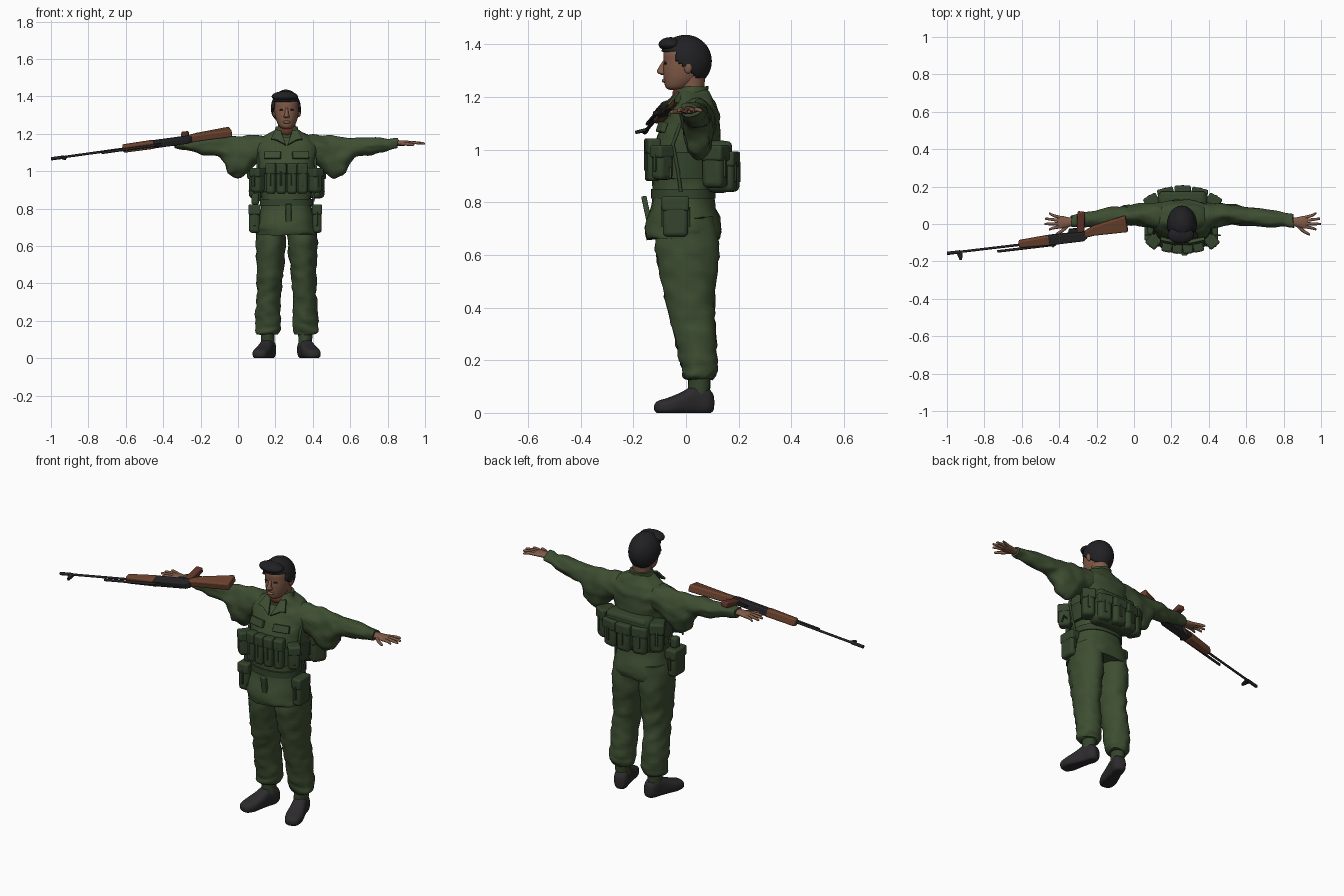
import bpy, bmesh, math
from mathutils import Vector, Matrix, noise

cube = bpy.data.objects.get("Cube")
if cube:
    bpy.data.objects.remove(cube)

CX = 0.26  # body centre line


def material(name, *rgb):
    m = bpy.data.materials.new(name)
    m.use_nodes = True
    m.diffuse_color = (*rgb, 1)
    m.node_tree.nodes["Principled BSDF"].inputs["Base Color"].default_value = (*rgb, 1)
    return m


CLOTH = material("olive cloth", .047, .075, .031)
GEAR = material("dark olive webbing", .035, .058, .026)
SKIN = material("skin", .22, .105, .065)
HAIR = material("black hair", .015, .015, .017)
BOOT = material("dark boot leather", .026, .024, .026)
WOOD = material("rifle wood", .15, .055, .027)
METAL = material("gun metal", .018, .018, .02)
RED = material("red brown", .12, .035, .022)


def finish(name, bm, mat, bevel=0, angle=40, matrix=None):
    """Turn a bmesh into a smooth shaded object."""
    if matrix:
        bm.transform(matrix)
    bmesh.ops.recalc_face_normals(bm, faces=bm.faces)
    mesh = bpy.data.meshes.new(name)
    bm.to_mesh(mesh)
    bm.free()
    ob = bpy.data.objects.new(name, mesh)
    bpy.context.collection.objects.link(ob)
    mesh.materials.append(mat)
    if bevel:
        mod = ob.modifiers.new("rounding", "BEVEL")
        mod.width, mod.segments = bevel, 3
    bpy.ops.object.select_all(action="DESELECT")
    ob.select_set(True)
    bpy.context.view_layer.objects.active = ob
    bpy.ops.object.shade_smooth_by_angle(angle=math.radians(angle))
    return ob


def spline(a, b, c, d, t):
    return [q + t * (r - p) / 2 + t * t * (p - 2.5 * q + 2 * r - s / 2) + t ** 3 * (1.5 * (q - r) + (s - p) / 2)
            for p, q, r, s in zip(a, b, c, d)]


def loft(name, axis, rings, mat, wrinkle=0, side=1, square=1, matrix=None, sides=32, steps=5):
    """Skin ovals (position, centre a, centre b, radius a, radius b) along an axis."""
    ends = [rings[0], *rings, rings[-1]]
    path = [spline(*ends[i:i + 4], k / steps) for i in range(len(rings) - 1) for k in range(steps)]
    path.append(rings[-1])
    bm, loops = bmesh.new(), []
    for t, ca, cb, ra, rb in path:
        loop = []
        for k in range(sides):
            ang = math.tau * k / sides
            c, s = math.cos(ang), math.sin(ang)
            c, s = (math.copysign(abs(v) ** square, v) for v in (c, s))
            p = {"x": (t, ca + ra * c, cb + rb * s), "y": (ca + ra * c, t, cb + rb * s),
                 "z": (ca + ra * c, cb + rb * s, t)}[axis]
            p = Vector((CX + side * p[0], p[1], p[2]))
            if wrinkle:
                stretch = Vector((p.x * 16, p.y * 16, p.z * 30))
                p += noise.noise_vector(stretch) * wrinkle
            p.z = max(p.z, 0)
            loop.append(bm.verts.new(p))
        loops.append(loop)
    for a, b in zip(loops, loops[1:]):
        for k in range(sides):
            bm.faces.new((a[k - 1], a[k], b[k], b[k - 1]))
    bm.faces.new(loops[0])
    bm.faces.new(loops[-1])
    return finish(name, bm, mat, angle=60, matrix=matrix)


def box(name, loc, size, mat, turn=0, bevel=.012, tilt=0):
    bm = bmesh.new()
    bmesh.ops.create_cube(bm, size=1)
    m = (Matrix.Translation((CX + loc[0], loc[1], loc[2])) @ Matrix.Rotation(math.radians(turn), 4, "Z")
         @ Matrix.Rotation(math.radians(tilt), 4, "X") @ Matrix.Diagonal((*size, 1)))
    return finish(name, bm, mat, bevel, matrix=m)


def pouch(name, loc, size, turn=0):
    """Rounded pouch with a lid flap and a closing tab."""
    box(name, loc, size, GEAR, turn, min(size) * .3)
    lid = (loc[0], loc[1], loc[2] + size[2] * .33)
    box(name + "_flap", lid, (size[0] * 1.1, size[1] * 1.1, size[2] * .38), GEAR, turn, .01)
    box(name + "_tab", loc, (size[0] * .2, size[1] * 1.16, size[2] * .5), GEAR, turn, .003)


def ball(name, loc, radii, mat, keep=None):
    bm = bmesh.new()
    bmesh.ops.create_uvsphere(bm, u_segments=48, v_segments=32, radius=1)
    bm.transform(Matrix.Translation((CX + loc[0], loc[1], loc[2])) @ Matrix.Diagonal((*radii, 1)))
    if keep:
        gone = [f for f in bm.faces if not keep(f.calc_center_median())]
        bmesh.ops.delete(bm, geom=gone, context="FACES")
    return finish(name, bm, mat, angle=60)


def tube(name, points, radius, mat):
    curve = bpy.data.curves.new(name, "CURVE")
    curve.dimensions = "3D"
    curve.bevel_depth, curve.bevel_resolution, curve.use_fill_caps = radius, 2, True
    line = curve.splines.new("POLY")
    line.points.add(len(points) - 1)
    for point, co in zip(line.points, points):
        point.co = (*co, 1)
    curve.materials.append(mat)
    ob = bpy.data.objects.new(name, curve)
    bpy.context.collection.objects.link(ob)


def prism(name, outline, half, mat, matrix, bevel=.004):
    bm = bmesh.new()
    a, b = ([bm.verts.new((s, w, h)) for s, h in outline] for w in (-half, half))
    bm.faces.new(a)
    bm.faces.new(b)
    for k in range(len(a)):
        bm.faces.new((a[k - 1], a[k], b[k], b[k - 1]))
    return finish(name, bm, mat, bevel, matrix=matrix)


# Jacket and belt
loft("jacket", "z", [(.66, 0, -.01, .16, .14), (.7, 0, -.01, .16, .147), (.83, 0, -.01, .135, .115),
                     (.95, 0, -.005, .145, .125), (1.05, 0, .01, .155, .12), (1.13, 0, .03, .17, .098),
                     (1.18, 0, .038, .135, .072), (1.215, 0, .03, .075, .058), (1.23, 0, .027, .056, .05)],
     CLOTH, .009, square=.85)
loft("belt", "z", [(.815, 0, -.01, .143, .123), (.85, 0, -.01, .143, .123)], GEAR, square=.85)
loft("chest_rig_band", "z", [(.89, 0, -.005, .152, .132), (.99, 0, 0, .158, .135)], GEAR, .004, square=.85)
box("jacket_front_edge", (.01, -.145, .75), (.03, .02, .15), CLOTH, bevel=.004, tilt=12)

# Collar, lapels and undershirt
loft("collar", "z", [(1.18, 0, .022, .08, .066), (1.215, 0, .022, .066, .062), (1.24, 0, .035, .058, .05)], CLOTH, .003)
ball("undershirt", (0, -.012, 1.212), (.04, .04, .03), RED)
for side in (-1, 1):
    flap = Matrix(((side, 0, 0, CX), (0, 1, 0, 0), (0, 0, 1, 0), (0, 0, 0, 1))) @ Matrix.Translation((0, -.068, 1.17)) \
        @ Matrix.Rotation(math.radians(-38), 4, "X")
    prism("lapel", [(.004, -.04), (.055, -.005), (.085, .0), (.06, .065), (.03, .055)], .005, CLOTH, flap, .002)
    box("chest_pocket_flap", (side * .075, -.092, 1.085), (.09, .02, .04), CLOTH, side * 12, .004, -18)

for side, word in ((-1, "right"), (1, "left")):
    # Sleeve with hanging cloth under the upper arm
    loft(word + "_sleeve", "x", [(.06, .035, 1.12, .07, .07), (.16, .045, 1.115, .068, .078), (.24, .05, 1.077, .056, .11),
                                 (.3, .045, 1.082, .052, .1), (.36, .04, 1.125, .05, .056), (.45, .03, 1.135, .045, .044),
                                 (.55, .02, 1.145, .037, .031), (.595, .015, 1.15, .034, .024)],
         CLOTH, .011, side)
    # Hand with spread fingers and thumb
    loft(word + "_palm", "x", [(.57, .015, 1.15, .02, .016), (.61, .01, 1.15, .026, .015), (.65, .01, 1.15, .034, .013),
                               (.67, .01, 1.149, .028, .009)], SKIN, side=side)
    for k, reach in enumerate((.715, .738, .735, .715)):
        start, end = -.014 + k * .016, -.028 + k * .028
        loft(word + "_finger", "x", [(.65, start, 1.15, .009, .009), (.69, (start + end) / 2, 1.152, .008, .008),
                                     (reach - .004, end, 1.148, .006, .006), (reach, end, 1.147, .002, .002)],
             SKIN, side=side, sides=12)
    loft(word + "_thumb", "x", [(.605, 0, 1.147, .012, .011), (.64, -.033, 1.145, .011, .009), (.675, -.054, 1.142, .007, .007),
                                (.682, -.056, 1.142, .002, .002)], SKIN, side=side, sides=12)
    # Trouser leg, ankle and boot
    loft(word + "_trouser_leg", "z", [(.74, .08, 0, .075, .11), (.62, .085, .005, .08, .12), (.5, .088, .01, .073, .103),
                                      (.4, .093, .018, .066, .09), (.3, .098, .035, .065, .08), (.2, .1, .048, .067, .072),
                                      (.15, .1, .052, .068, .064), (.127, .1, .052, .056, .052)], CLOTH, .01, side)
    loft(word + "_ankle", "z", [(.07, .1, .048, .036, .042), (.15, .1, .052, .036, .042)], GEAR, .004, side)
    pivot = Vector((CX + side * .1, .05, 0))
    turn = Matrix.Translation(pivot) @ Matrix.Rotation(math.radians(side * 17), 4, "Z") @ Matrix.Translation(-pivot)
    loft(word + "_boot", "y", [(-.124, .1, .02, .018, .012), (-.11, .1, .022, .036, .024), (-.07, .1, .026, .046, .032),
                               (-.02, .1, .036, .043, .042), (.03, .1, .048, .038, .055), (.075, .1, .046, .038, .052),
                               (.1, .1, .04, .026, .036), (.106, .1, .035, .012, .016)], BOOT, side=side, square=.75, matrix=turn)
    # Side gear and shoulder straps
    pouch(word + "_side_pouch", (side * .152, -.09, .95), (.06, .07, .13), side * 40)
    pouch(word + "_pack_wing", (side * .158, .11, .935), (.07, .085, .16), side * -30)
    tube(word + "_strap", [(CX + side * x, y, z) for x, y, z in
                           ((.11, .07, 1.15), (.15, -.02, 1.1), (.155, -.05, 1.02), (.15, -.03, .92), (.143, -.02, .84))], .007, GEAR)
    tube(word + "_loose_strap", [(CX + side * x, -.06, z) for x, z in ((.16, .92), (.185, .93), (.2, .89))], .005, GEAR)
    # Ear and eye
    ball(word + "_ear", (side * .066, .008, 1.315), (.01, .016, .026), SKIN)
    ball(word + "_eye", (side * .026, -.077, 1.328), (.013, .006, .005), HAIR)

# Front pouches, hip pouch, canteen and back pack
for x in (-.084, -.028, .028, .084):
    pouch("front_pouch", (x, -.137 + abs(x) * .15, .96), (.05, .046, .16), x * 150)
pouch("hip_pouch", (.162, -.04, .745), (.05, .095, .15))
pouch("canteen", (-.172, -.035, .745), (.06, .1, .15))
box("canteen_neck", (-.168, -.035, .85), (.04, .045, .06), GEAR)
box("back_pack", (0, .125, .935), (.27, .1, .2), GEAR, bevel=.035)
for x in (-.088, 0, .088):
    pouch("pack_pouch", (x, .17 - abs(x) * .15, .915), (.08, .065, .15), x * -150)
box("pack_lid", (0, .125, 1.01), (.25, .1, .045), GEAR, bevel=.02)

# Head and face
loft("neck", "z", [(1.16, 0, .025, .05, .046), (1.22, 0, .022, .046, .046), (1.29, 0, .02, .05, .055)], SKIN)
loft("head", "z", [(1.226, 0, -.042, .014, .018), (1.236, 0, -.033, .036, .044), (1.265, 0, -.016, .053, .068),
                   (1.3, 0, -.007, .062, .08), (1.335, 0, -.002, .066, .083), (1.37, 0, 0, .065, .085),
                   (1.4, 0, .002, .052, .067), (1.415, 0, .005, .025, .03)], SKIN, square=.95)
loft("nose", "z", [(1.338, 0, -.08, .007, .007), (1.305, 0, -.09, .011, .018), (1.292, 0, -.089, .016, .02),
                   (1.284, 0, -.082, .01, .012)], SKIN)
ball("lips", (0, -.082, 1.262), (.02, .01, .008), SKIN)


def hairline(p):
    return p.z > (1.378 if p.y < -.035 else max(1.25, 1.335 - (p.y + .035) * .8))


hair = ball("hair", (-.004, -.002, 1.336), (.08, .1, .1), HAIR, hairline)
hair.modifiers.new("thickness", "SOLIDIFY").thickness = .014
ball("hair_quiff", (-.01, -.058, 1.4), (.07, .046, .027), HAIR)

# Rifle lying on its side: local x runs from muzzle to butt, local z is its top
along = Vector((.97, .115, .135)).normalized()
top = Vector((0, -1, -.25))
top = (top - along * top.dot(along)).normalized()
gun = Matrix.Translation((-.999, -.157, 1.066)) @ Matrix((along, top.cross(along), top)).transposed().to_4x4()


def bar(name, start, end, height, radius, mat):
    tube(name, [gun @ Vector((s, 0, height)) for s in (start, end)], radius, mat)


bar("barrel", 0, .57, 0, .0065, METAL)
bar("muzzle_brake", 0, .07, 0, .009, METAL)
bar("gas_tube", .27, .57, .022, .007, METAL)
prism("front_sight", [(.05, 0), (.085, 0), (.074, .045), (.062, .045)], .006, METAL, gun, .002)
prism("handguard", [(.39, -.024), (.56, -.034), (.56, .02), (.39, .014)], .021, WOOD, gun, .009)
prism("receiver", [(.55, -.034), (.76, -.03), (.765, .004), (.74, .02), (.55, .02)], .018, METAL, gun, .006)
prism("rear_sight", [(.555, .018), (.6, .018), (.57, .036)], .008, METAL, gun, .002)
prism("trigger_guard", [(.66, -.03), (.72, -.03), (.715, -.055), (.67, -.055)], .005, METAL, gun, .002)
prism("grip", [(.71, -.03), (.75, -.03), (.77, -.135), (.73, -.145)], .015, RED, gun, .007)
prism("stock", [(.75, -.032), (.8, -.055), (.982, -.09), (.984, -.002), (.8, -.004), (.75, .002)], .02, WOOD, gun, .008)
